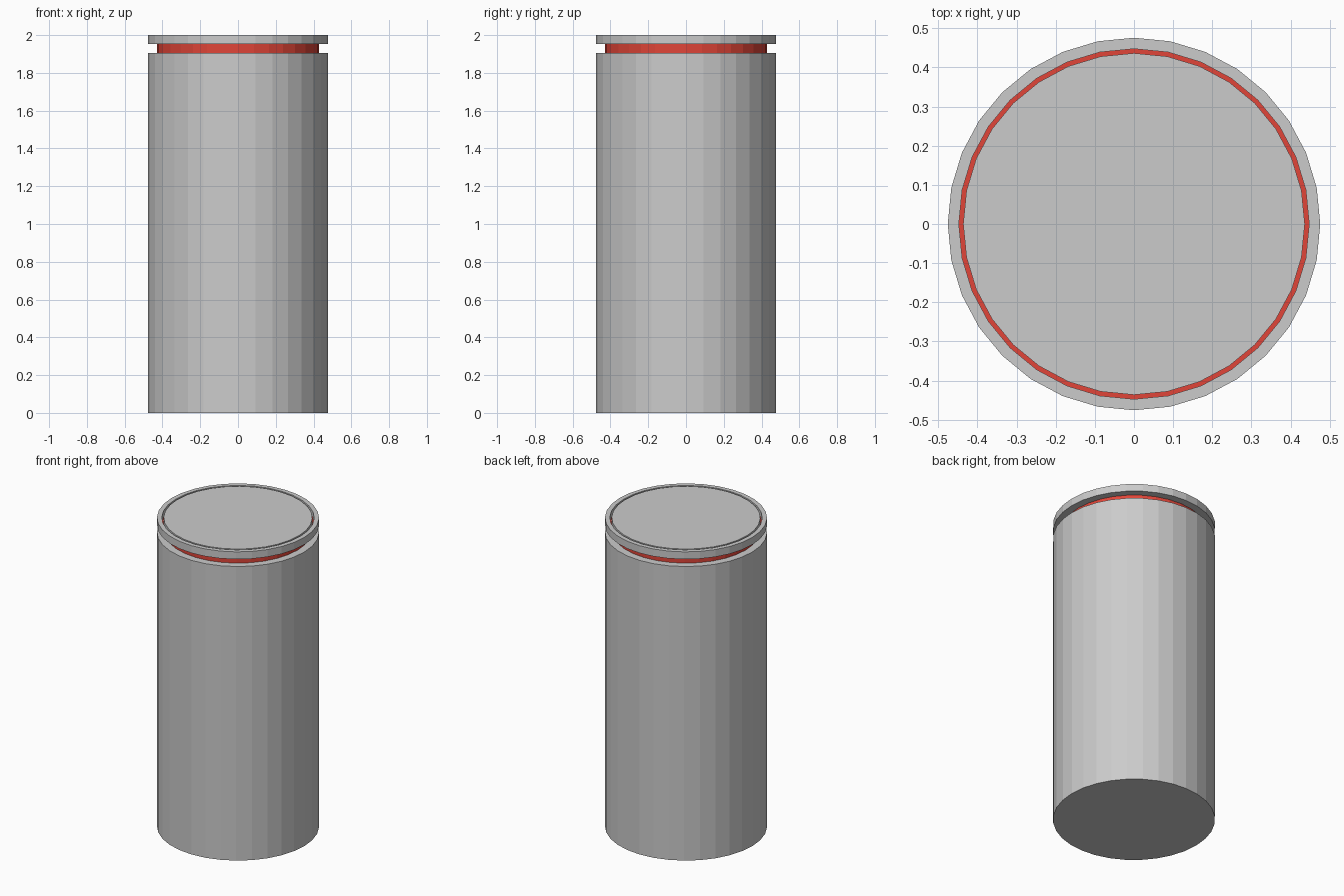
import bpy, bmesh
from math import cos, sin, tau

if "Cube" in bpy.data.objects:
    bpy.data.objects.remove(bpy.data.objects["Cube"])

SIDES = 32
red = bpy.data.materials.new("red")
red.diffuse_color = (0.75, 0.06, 0.04, 1)
red.use_nodes = True
red.node_tree.nodes["Principled BSDF"].inputs["Base Color"].default_value = red.diffuse_color


def turned(name, profile, cap_start=False, cap_end=False, mat=None):
    """Revolve (radius, z) points around z, flat shaded, with optional end caps."""
    bm = bmesh.new()
    rings = [[bm.verts.new((r * cos(tau * i / SIDES), r * sin(tau * i / SIDES), z))
              for i in range(SIDES)] for r, z in profile]
    for a, b in zip(rings, rings[1:]):
        for i in range(SIDES):
            j = (i + 1) % SIDES
            bm.faces.new((a[i], a[j], b[j], b[i]))
    if cap_start:
        bm.faces.new(rings[0][::-1])
    if cap_end:
        bm.faces.new(rings[-1])
    mesh = bpy.data.meshes.new(name)
    bm.to_mesh(mesh)
    bm.free()
    if mat:
        mesh.materials.append(mat)
    ob = bpy.data.objects.new(name, mesh)
    bpy.context.collection.objects.link(ob)
    return ob


R, NECK = 0.476, 0.4286                  # outer and neck radii
BODY_Z, LID_Z, TOP = 1.905, 1.9524, 2.0  # heights of body top, lid underside, lid top
G_OUT, G_IN, G_Z = 0.4476, 0.4366, 1.962  # groove in the lid

# Can body with its shoulder
turned("body", [(R, 0), (R, BODY_Z), (NECK, BODY_Z)], cap_start=True)
# Red recessed neck band
turned("neck_band", [(NECK, BODY_Z), (NECK, LID_Z)], mat=red)
# Lid rim, red groove floor and centre disc
turned("lid_rim", [(NECK, LID_Z), (R, LID_Z), (R, TOP), (G_OUT, TOP), (G_OUT, G_Z)])
turned("groove_floor", [(G_OUT, G_Z), (G_IN, G_Z)], mat=red)
turned("lid_disc", [(G_IN, G_Z), (G_IN, TOP)], cap_end=True)
